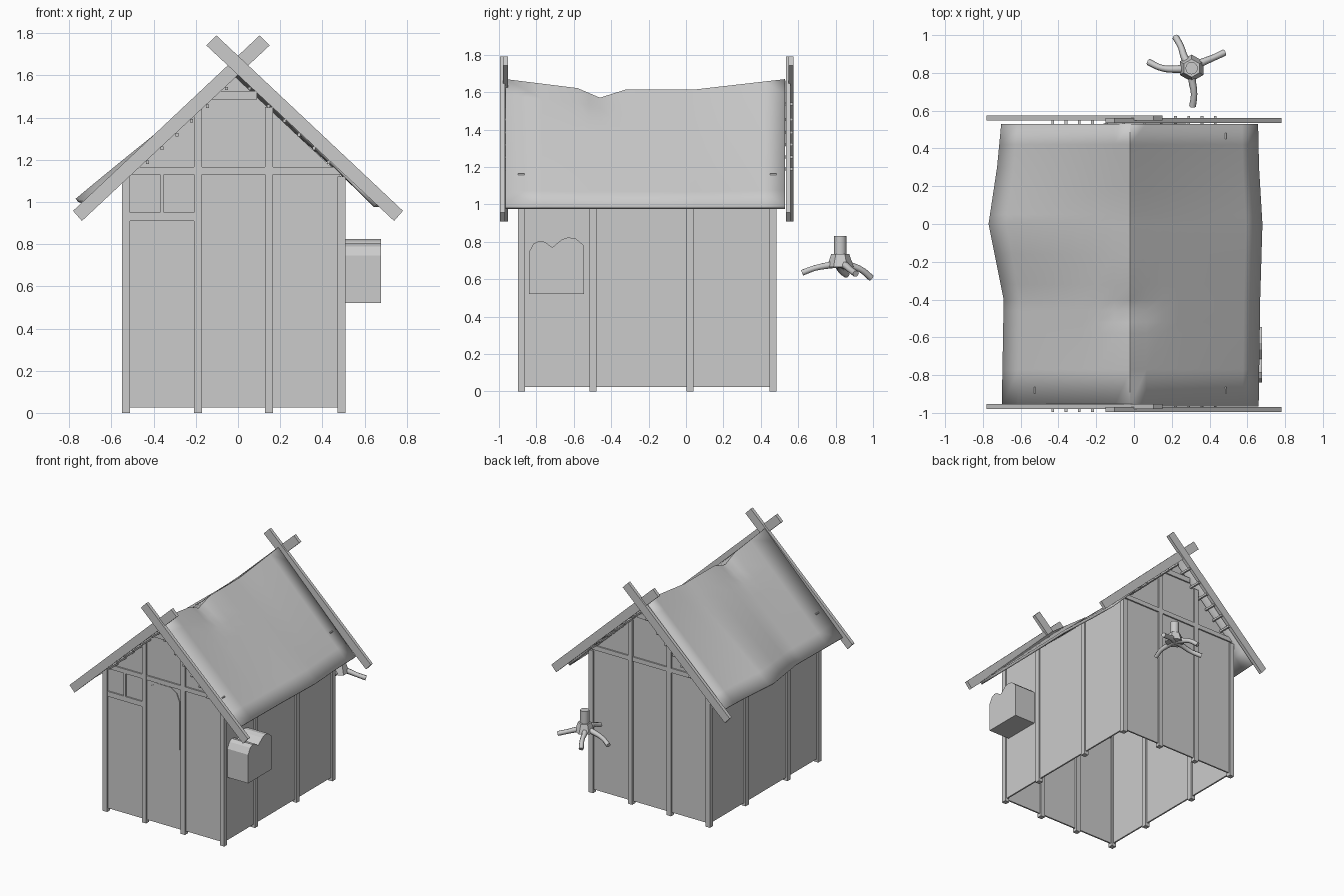
import bpy, bmesh
from math import pi, atan2
from mathutils import Vector

if "Cube" in bpy.data.objects:
    bpy.data.objects.remove(bpy.data.objects["Cube"])

CX = -0.02                      # centre line of the house
POST_X = (-0.53, -0.19, 0.148, 0.49)
POST_Y = (-0.88, -0.497, 0.022, 0.466)


def make(name, verts, faces, fix=True):
    me = bpy.data.meshes.new(name)
    me.from_pydata(verts, [], faces)
    ob = bpy.data.objects.new(name, me)
    bpy.context.collection.objects.link(ob)
    if fix:
        bm = bmesh.new()
        bm.from_mesh(me)
        bmesh.ops.recalc_face_normals(bm, faces=bm.faces)
        bm.to_mesh(me)
        bm.free()
    return ob


def prism(name, profile, lo, hi, axis='y'):
    """Extrude a profile of (x,z) along y, or (y,z) along x."""
    n = len(profile)
    put = (lambda p, d: (p[0], d, p[1])) if axis == 'y' else (lambda p, d: (d, p[0], p[1]))
    verts = [put(p, d) for d in (lo, hi) for p in profile]
    faces = [tuple(range(n)), tuple(range(2 * n - 1, n - 1, -1))]
    faces += [(i, (i + 1) % n, n + (i + 1) % n, n + i) for i in range(n)]
    return make(name, verts, faces)


def box(name, x0, x1, y0, y1, z0, z1):
    return prism(name, [(x0, z0), (x1, z0), (x1, z1), (x0, z1)], y0, y1)


def lerp(table, y):
    for (a, va), (b, vb) in zip(table, table[1:]):
        if y <= b:
            return va + (vb - va) * (y - a) / (b - a)
    return table[-1][1]


def smooth(ob, angle=0.6):
    bpy.ops.object.select_all(action='DESELECT')
    ob.select_set(True)
    bpy.context.view_layer.objects.active = ob
    bpy.ops.object.shade_smooth_by_angle(angle=angle)


# Thin walls, open underneath
gable = [(-0.53, 0.025), (0.49, 0.025), (0.49, 1.12), (CX, 1.60), (-0.53, 1.12)]
for side, y in (("front", POST_Y[0]), ("back", POST_Y[-1])):
    prism(side + "_wall", gable, y - 0.006, y + 0.006)
for side, x in (("left", POST_X[0]), ("right", POST_X[-1])):
    box(side + "_wall", x - 0.006, x + 0.006, POST_Y[0], POST_Y[-1], 0.025, 1.12)

# Timber frame posts and gable beams
h = 0.019
for j, y in enumerate(POST_Y):
    for i, x in enumerate(POST_X):
        if j in (0, 3) or i in (0, 3):
            top = 1.12 if i in (0, 3) else 1.45
            box("post", x - h, x + h, y - h, y + h, 0, top)
    if j in (0, 3):
        box("tie_beam", POST_X[0], POST_X[-1], y - 0.017, y + 0.017, 1.13, 1.165)
        box("collar_beam", CX - 0.11, CX + 0.11, y - 0.017, y + 0.017, 1.485, 1.525)

# Window bars and arched door
fy = POST_Y[0]
box("window_sill", -0.511, -0.209, fy - 0.017, fy + 0.017, 0.91, 0.95)
box("window_bar", -0.37, -0.35, fy - 0.017, fy + 0.017, 0.95, 1.13)
prism("door", [(-0.165, 0.65), (0.115, 0.65), (0.115, 1.03), (0.09, 1.09), (0.035, 1.125),
               (-0.08, 1.125), (-0.14, 1.09), (-0.165, 1.03)], fy - 0.012, fy + 0.012)

# Sagging roof sheet
ridge = [(-0.965, 1.67), (-0.58, 1.622), (-0.32, 1.615), (0.05, 1.615), (0.53, 1.67)]
dip = [(-0.965, 0), (-0.58, 0), (-0.46, 0.048), (-0.32, 0), (0.53, 0)]
left = [(-0.965, -0.70), (-0.4, -0.69), (0, -0.77), (0.3, -0.725), (0.53, -0.703)]
right = [(-0.965, 0.66), (-0.4, 0.668), (0, 0.68), (0.3, 0.662), (0.53, 0.657)]
bulge = [(-0.965, 0), (-0.4, 0), (0, 0.025), (0.3, 0.01), (0.53, 0)]
rows = [-0.965, -0.77, -0.58, -0.52, -0.46, -0.4, -0.32, -0.16, 0, 0.05, 0.17, 0.3, 0.42, 0.53]
N = 8
verts = []
for y in rows:
    for k in range(-N, N + 1):
        t = abs(k) / N
        edge = lerp(left if k < 0 else right, y)
        z = lerp(ridge, y) * (1 - t) + 0.99 * t - lerp(dip, y) * max(0, 1 - 4 * t)
        if k < 0:
            z += lerp(bulge, y) * t * (2 - t)
        verts.append((CX + (edge - CX) * t, y, z))
W = 2 * N + 1
faces = [(j * W + i, j * W + i + 1, (j + 1) * W + i + 1, (j + 1) * W + i)
         for j in range(len(rows) - 1) for i in range(W - 1)]
roof = make("roof", verts, faces, fix=False)
smooth(roof)
mod = roof.modifiers.new("thickness", 'SOLIDIFY')
mod.thickness = 0.02
mod.offset = -1

# Crossed barge boards on both gables
board = [(0.74, 0.91), (0.782, 0.958), (-0.103, 1.79), (-0.15, 1.742)]
for s, spans in ((1, ((-0.995, -0.968), (0.535, 0.56))), (-1, ((-0.979, -0.952), (0.548, 0.574)))):
    for y0, y1 in spans:
        prism("barge_board", [(s * x, z) for x, z in board], y0, y1)

# Small battens under the roof overhangs
for s in (-1, 1):
    for x in (0.055, 0.145, 0.22, 0.29, 0.36, 0.43):
        z = 1.595 - 0.93 * x
        for y0, y1 in ((-0.994, fy), (POST_Y[-1], 0.572)):
            box("batten", s * x - 0.007, s * x + 0.007, y0, y1, z - 0.014, z + 0.002)

# Side box with a two-lobed top
prism("side_box", [(-0.84, 0.52), (-0.545, 0.52), (-0.545, 0.78), (-0.59, 0.818), (-0.63, 0.824),
                   (-0.665, 0.812), (-0.715, 0.77), (-0.755, 0.80), (-0.785, 0.805),
                   (-0.815, 0.79), (-0.84, 0.745)], 0.495, 0.677, axis='x')

# Detached stump: hexagonal flared collar, stem and four curved roots
SX, SY = 0.305, 0.825


def cone(name, sides, r0, r1, z0, z1):
    bpy.ops.mesh.primitive_cone_add(vertices=sides, radius1=r0, radius2=r1, depth=z1 - z0,
                                    location=(SX, SY, (z0 + z1) / 2))
    ob = bpy.context.object
    ob.name = name
    return ob


cone("stump_collar", 6, 0.072, 0.048, 0.665, 0.735)
smooth(cone("stump_stem", 12, 0.033, 0.033, 0.72, 0.832))
roots = [
    [(0.30, 0.83, 0.685), (0.268, 0.88, 0.673), (0.25, 0.935, 0.652), (0.22, 0.99, 0.607)],
    [(0.31, 0.83, 0.685), (0.36, 0.855, 0.672), (0.42, 0.88, 0.65), (0.48, 0.908, 0.63)],
    [(0.305, 0.82, 0.685), (0.308, 0.76, 0.674), (0.318, 0.69, 0.66), (0.31, 0.622, 0.635)],
    [(0.30, 0.825, 0.685), (0.23, 0.82, 0.672), (0.15, 0.825, 0.65), (0.075, 0.858, 0.625)]]
for path in roots:
    cu = bpy.data.curves.new("stump_root", 'CURVE')
    cu.dimensions = '3D'
    cu.bevel_depth = 0.02
    cu.bevel_resolution = 1
    cu.use_fill_caps = True
    cu.resolution_u = 4
    sp = cu.splines.new('BEZIER')
    sp.bezier_points.add(len(path) - 1)
    for bp, co, r in zip(sp.bezier_points, path, (1.3, 1.0, 0.85, 0.9)):
        bp.co = co
        bp.radius = r
        bp.handle_left_type = bp.handle_right_type = 'AUTO'
    bpy.context.collection.objects.link(bpy.data.objects.new("stump_root", cu))
